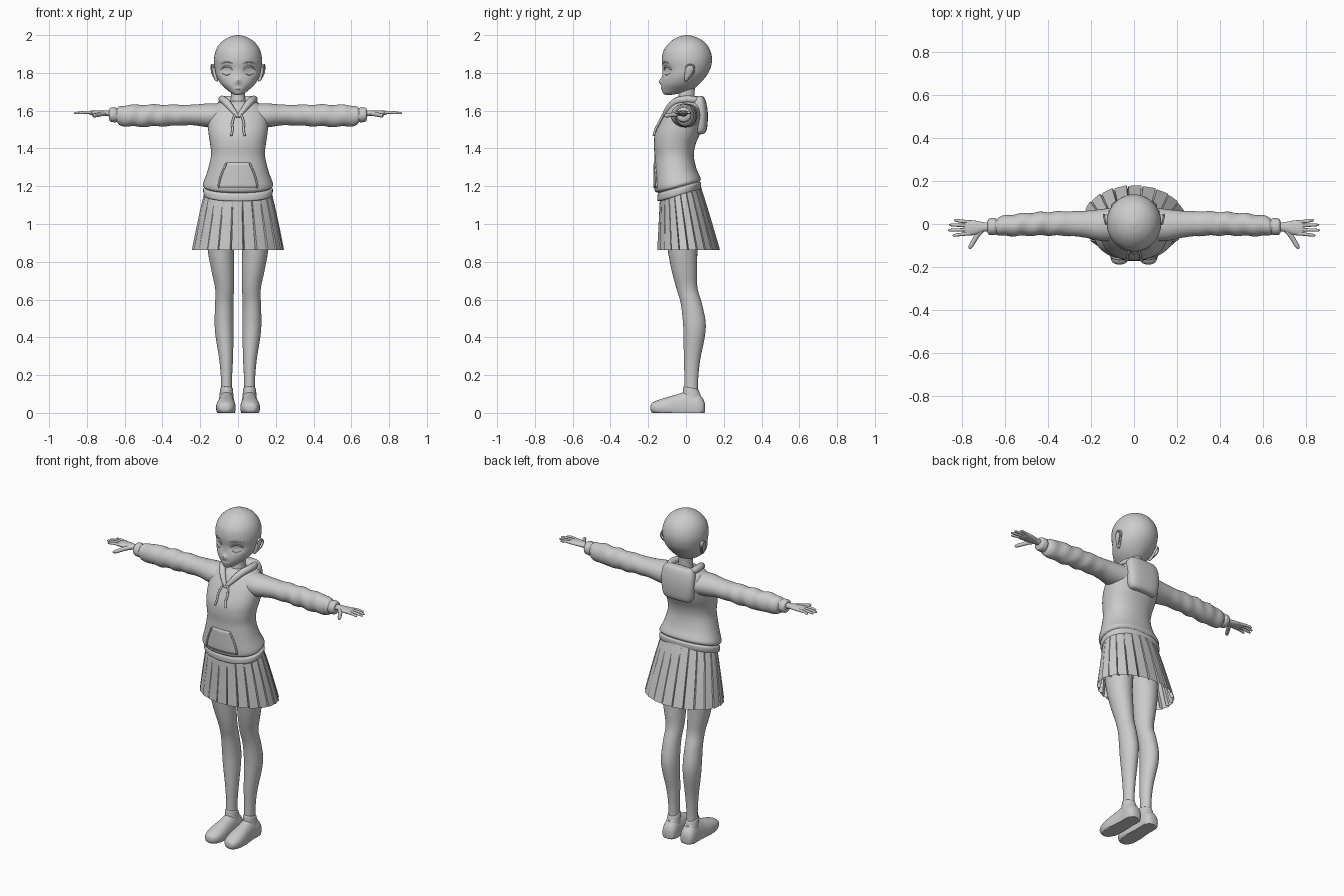
import bpy, bmesh
from math import sin, cos, pi, exp, radians, copysign
from mathutils import Vector
from mathutils.bvhtree import BVHTree


def finish(name, bm, angle=50):
    bmesh.ops.recalc_face_normals(bm, faces=bm.faces)
    me = bpy.data.meshes.new(name)
    bm.to_mesh(me)
    bm.free()
    for p in me.polygons:
        p.use_smooth = True
    me.set_sharp_from_angle(angle=radians(angle))
    ob = bpy.data.objects.new(name, me)
    bpy.context.collection.objects.link(ob)
    return ob


def spline(rows, steps):
    """Catmull-Rom through rows of numbers"""
    out = []
    for i in range(len(rows) - 1):
        quad = [rows[max(i - 1, 0)], rows[i], rows[i + 1], rows[min(i + 2, len(rows) - 1)]]
        for k in range(steps):
            t = k / steps
            out.append([0.5 * (2 * b + (c - a) * t + (2 * a - 5 * b + 4 * c - d) * t * t
                               + (3 * b - a - 3 * c + d) * t ** 3) for a, b, c, d in zip(*quad)])
    return out + [list(rows[-1])]


def loft(name, rings, axis='z', n=32, steps=4, power=2.0, side=1, deform=None):
    """rings: (position along axis, centre a, centre b, radius a, radius b)"""
    bm = bmesh.new()
    loops = []
    for t, a, b, ra, rb in spline(rings, steps):
        loop = []
        for k in range(n):
            c, s = cos(2 * pi * k / n), sin(2 * pi * k / n)
            u = a + ra * copysign(abs(c) ** (2 / power), c)
            w = b + rb * copysign(abs(s) ** (2 / power), s)
            p = Vector({'z': (u, w, t), 'x': (t, u, w), 'y': (u, t, w)}[axis])
            if deform:
                deform(p)
            p.x *= side
            loop.append(bm.verts.new(p))
        loops.append(loop)
    for l0, l1 in zip(loops, loops[1:]):
        for k in range(n):
            bm.faces.new((l0[k], l0[(k + 1) % n], l1[(k + 1) % n], l1[k]))
    bm.faces.new(loops[0])
    bm.faces.new(loops[-1])
    return finish(name, bm)


def fb(rows):
    """rows of (z, front y, back y, half width) to loft rings"""
    return [(z, 0, (f + b) / 2, w, (b - f) / 2) for z, f, b, w in rows]


def tube(name, pts, r, taper=None, closed=False):
    cu = bpy.data.curves.new(name, 'CURVE')
    cu.dimensions = '3D'
    cu.bevel_depth, cu.bevel_resolution, cu.use_fill_caps = r, 3, True
    rows = spline([tuple(p) for p in pts], 5)
    sp = cu.splines.new('POLY')
    sp.points.add(len(rows) - 1)
    for i, p in enumerate(rows):
        sp.points[i].co = (*p, 1)
        if taper:
            sp.points[i].radius = taper(i / (len(rows) - 1))
    sp.use_cyclic_u = closed
    ob = bpy.data.objects.new(name, cu)
    bpy.context.collection.objects.link(ob)
    bpy.ops.object.select_all(action='DESELECT')
    ob.select_set(True)
    bpy.context.view_layer.objects.active = ob
    bpy.ops.object.convert(target='MESH')
    return ob


def projector(ob):
    """returns a function putting (x, z) on the front of ob"""
    bvh = BVHTree.FromPolygons([v.co for v in ob.data.vertices], [p.vertices for p in ob.data.polygons])

    def put(x, z, off=0.0):
        hit = bvh.ray_cast(Vector((x, -1, z)), Vector((0, 1, 0)))[0]
        return Vector((x, (hit.y if hit else -0.1) - off, z))
    return put


# head with eye sockets, nose and lips
def face(p):
    if p.y < -0.03:
        p.y += 0.016 * exp(-((abs(p.x) - 0.06) / 0.03) ** 2 - ((p.z - 1.812) / 0.024) ** 2)
        p.y -= 0.016 * exp(-(p.x / 0.013) ** 2 - ((p.z - 1.755) / 0.015) ** 2)
        p.y -= 0.004 * exp(-(p.x / 0.02) ** 2 - ((p.z - 1.717) / 0.008) ** 2)


head = loft('head', fb([
    (1.683, -0.105, -0.085, 0.008), (1.69, -0.12, -0.04, 0.03), (1.71, -0.127, 0.03, 0.058),
    (1.74, -0.13, 0.07, 0.09), (1.78, -0.126, 0.105, 0.113), (1.82, -0.124, 0.128, 0.122),
    (1.87, -0.128, 0.138, 0.127), (1.92, -0.118, 0.128, 0.117), (1.96, -0.088, 0.101, 0.091),
    (1.985, -0.053, 0.064, 0.056), (1.997, -0.018, 0.028, 0.022), (2.0, 0.003, 0.007, 0.002)]),
    n=64, steps=6, deform=face)
on_face = projector(head)
loft('neck', fb([(1.58, -0.05, 0.06, 0.05), (1.64, -0.045, 0.05, 0.042), (1.68, -0.04, 0.045, 0.038),
                 (1.75, -0.04, 0.05, 0.04)]))
tube('mouth', [on_face(x, 1.712 + abs(x) * 0.1, -0.0005) for x in (-0.018, 0, 0.018)], 0.0018)

for s, tag in ((1, 'left'), (-1, 'right')):
    # eye, lashes, brow
    bm = bmesh.new()
    bmesh.ops.create_circle(bm, cap_ends=True, radius=1, segments=24)
    bmesh.ops.poke(bm, faces=bm.faces[:])
    for v in bm.verts:
        v.co = on_face(s * (0.06 + v.co.x * 0.026), 1.81 + v.co.y * 0.018, 0.002)
    finish(tag + '_eye', bm)
    bow = lambda t: 0.3 + sin(pi * t)
    tube(tag + '_upper_lash', [on_face(s * x, z, 0.002) for x, z in
                               ((0.03, 1.814), (0.045, 1.831), (0.07, 1.834), (0.092, 1.817))], 0.004, bow)
    tube(tag + '_lower_lash', [on_face(s * x, z, 0.001) for x, z in
                               ((0.038, 1.797), (0.06, 1.789), (0.085, 1.799))], 0.002, bow)
    tube(tag + '_eyebrow', [on_face(s * x, z, 0.0) for x, z in
                            ((0.03, 1.85), (0.06, 1.858), (0.095, 1.848))], 0.003, bow)
    # ear with raised rim
    loft(tag + '_ear', [(1.755, 0.11, 0.0, 0.004, 0.004), (1.765, 0.115, 0.003, 0.009, 0.012),
                        (1.795, 0.123, 0.013, 0.011, 0.02), (1.825, 0.129, 0.022, 0.011, 0.025),
                        (1.842, 0.129, 0.024, 0.008, 0.016), (1.846, 0.128, 0.024, 0.002, 0.004)],
         n=20, side=s)
    tube(tag + '_ear_rim', [(s * x, y, z) for x, y, z in
                            ((0.119, 0.004, 1.766), (0.134, 0.033, 1.79), (0.141, 0.044, 1.82),
                             (0.139, 0.028, 1.843), (0.132, 0.002, 1.834), (0.13, 0.002, 1.81))], 0.004)


# hoodie body with hem tilted up toward the back
def hem_tilt(p):
    fade = max(0, min(1, (1.34 - p.z) / 0.14))
    p.z += 0.28 * (p.y + 0.04) * fade


torso = loft('hoodie_body', fb([
    (1.148, -0.135, 0.06, 0.165), (1.154, -0.15, 0.077, 0.181), (1.183, -0.151, 0.08, 0.184),
    (1.194, -0.146, 0.072, 0.174), (1.212, -0.166, 0.078, 0.186), (1.28, -0.168, 0.056, 0.162),
    (1.36, -0.166, 0.042, 0.143), (1.42, -0.17, 0.05, 0.147), (1.48, -0.163, 0.075, 0.156),
    (1.55, -0.13, 0.093, 0.16), (1.60, -0.10, 0.098, 0.147), (1.635, -0.075, 0.09, 0.118),
    (1.652, -0.05, 0.07, 0.075)]), n=48, power=2.25, deform=hem_tilt)
on_torso = projector(torso)

# kangaroo pocket
bm = bmesh.new()
cols, rows = 16, 8
grid = []
for j in range(rows + 1):
    z = 1.19 + 0.135 * j / rows
    w = 0.105 - 0.045 * (j / rows) ** 1.5
    grid.append([bm.verts.new(on_torso(w * (2 * i / cols - 1), z, 0.004)) for i in range(cols + 1)])
for g0, g1 in zip(grid, grid[1:]):
    for i in range(cols):
        bm.faces.new((g0[i], g0[i + 1], g1[i + 1], g1[i]))
pocket = finish('pocket', bm)
mod = pocket.modifiers.new('thickness', 'SOLIDIFY')
mod.thickness = 0.008

# hood: rolled collar and bag lying on the back
rim = [(0, -0.12, 1.565), (0.028, -0.1, 1.602), (0.066, -0.055, 1.648), (0.084, 0.0, 1.66), (0.07, 0.06, 1.655)]
loop = rim + [(0, 0.085, 1.648)] + [(-x, y, z) for x, y, z in rim[:0:-1]] + [rim[0]]
tube('hood_collar', loop, 0.02, lambda t: 0.45 + 0.55 * min(1, 6 * min(t, 1 - t)))
loft('hood_bag', fb([(1.475, 0.06, 0.08, 0.06), (1.482, 0.045, 0.1, 0.085), (1.51, 0.03, 0.112, 0.1),
                     (1.58, 0.03, 0.116, 0.108), (1.64, 0.03, 0.108, 0.105), (1.672, 0.045, 0.095, 0.088),
                     (1.678, 0.06, 0.08, 0.065)]), n=40, power=2.8)


# creased sleeves
def crease(p):
    amt = max(0, min(1, (p.x - 0.2) / 0.2)) * (p.x < 0.64)
    p.z += 0.003 * amt * sin(60 * p.x + 25 * p.y)
    p.y += 0.003 * amt * sin(75 * p.x + 20 * p.z)


for s, tag in ((1, 'left'), (-1, 'right')):
    loft(tag + '_sleeve', [
        (0.08, 0.0, 1.572, 0.08, 0.066), (0.16, -0.005, 1.575, 0.073, 0.063), (0.25, 0.0, 1.577, 0.06, 0.054),
        (0.40, 0.002, 1.575, 0.055, 0.057), (0.54, -0.004, 1.573, 0.052, 0.058),
        (0.62, -0.01, 1.574, 0.045, 0.052), (0.64, -0.012, 1.576, 0.036, 0.038),
        (0.652, -0.012, 1.578, 0.04, 0.04), (0.675, -0.013, 1.579, 0.038, 0.037),
        (0.682, -0.013, 1.58, 0.028, 0.026)], 'x', steps=8, side=s, deform=crease)
    tube(tag + '_drawstring', [on_torso(s * x, z, 0.008) for x, z in
                               ((0.008, 1.575), (0.02, 1.57), (0.031, 1.53), (0.029, 1.5), (0.036, 1.468))], 0.006)
    tube(tag + '_pocket_edge', [on_torso(s * x, z, 0.006) for x, z in
                                ((0.062, 1.32), (0.076, 1.29), (0.092, 1.25), (0.104, 1.2))], 0.005)

    # hand
    loft(tag + '_palm', [(0.66, -0.013, 1.584, 0.022, 0.017), (0.70, -0.014, 1.587, 0.022, 0.015),
                         (0.735, -0.017, 1.588, 0.032, 0.014), (0.77, -0.018, 1.589, 0.036, 0.012),
                         (0.787, -0.018, 1.589, 0.033, 0.009), (0.795, -0.018, 1.589, 0.024, 0.004)],
         'x', n=20, side=s)
    tip = lambda t: 1.0 - 0.25 * t - 0.45 * max(0, (t - 0.8) / 0.2) ** 2
    for fname, y0, y1, end in (('index', -0.044, -0.054, 0.845), ('middle', -0.026, -0.029, 0.868),
                               ('ring', -0.008, -0.004, 0.862), ('little', 0.009, 0.019, 0.838)):
        tube(f'{tag}_{fname}_finger', [(s * 0.765, y0, 1.589), (s * 0.81, (y0 + y1) / 2, 1.591),
                                       (s * end, y1, 1.586)], 0.0088, tip)
    tube(tag + '_thumb', [(s * 0.705, -0.022, 1.585), (s * 0.73, -0.052, 1.581), (s * 0.75, -0.085, 1.576),
                          (s * 0.768, -0.115, 1.573)], 0.013, tip)

    # leg
    loft(tag + '_leg', [
        (1.12, 0.085, -0.03, 0.085, 0.09), (1.0, 0.09, -0.025, 0.083, 0.088), (0.86, 0.09, -0.018, 0.07, 0.078),
        (0.75, 0.08, -0.008, 0.06, 0.067), (0.66, 0.071, 0.005, 0.05, 0.056), (0.58, 0.073, 0.028, 0.048, 0.056),
        (0.48, 0.074, 0.044, 0.05, 0.06), (0.40, 0.071, 0.043, 0.047, 0.056), (0.28, 0.063, 0.032, 0.036, 0.043),
        (0.17, 0.061, 0.028, 0.029, 0.036), (0.06, 0.061, 0.026, 0.03, 0.038)], side=s)

    # shoe
    def ground(p):
        p.z = max(p.z, 0.0)
    loft(tag + '_shoe', [
        (-0.188, 0.068, 0.026, 0.012, 0.01), (-0.18, 0.067, 0.027, 0.031, 0.025),
        (-0.15, 0.065, 0.027, 0.047, 0.04), (-0.10, 0.064, 0.027, 0.052, 0.056), (-0.04, 0.062, 0.027, 0.047, 0.073),
        (0.01, 0.061, 0.027, 0.044, 0.088), (0.06, 0.061, 0.027, 0.045, 0.078), (0.09, 0.061, 0.027, 0.036, 0.048),
        (0.1, 0.061, 0.027, 0.016, 0.022)], 'y', side=s, power=2.2, deform=ground)

    def slope(p):
        p.z -= 0.2 * (p.y - 0.026) * (p.z > 0.1)
    loft(tag + '_shoe_opening', [(0.05, 0.061, 0.03, 0.042, 0.06), (0.09, 0.061, 0.03, 0.037, 0.049),
                                 (0.125, 0.061, 0.027, 0.034, 0.042), (0.132, 0.061, 0.027, 0.03, 0.037)],
         side=s, deform=slope)

# pleated skirt
bm = bmesh.new()
pleats, levels = 22, 8
loops = []
for j in range(levels + 1):
    t = j / levels
    rx, ry, cy = 0.172 + 0.072 * t ** 0.9, 0.105 + 0.063 * t, -0.032 + 0.046 * t
    loop = []
    for k in range(pleats):
        for frac, dip in ((0.0, 0.0), (0.45, 0.015), (0.88, 0.02), (0.97, 0.11)):
            a = 2 * pi * (k + frac) / pleats
            r = 1 - dip * (0.15 + 0.85 * t)
            x, y = rx * r * cos(a), cy + ry * r * sin(a)
            z = (1.185 + 0.28 * (y + 0.04)) * (1 - t) + 0.862 * t
            loop.append(bm.verts.new((x, y, z)))
    loops.append(loop)
for l0, l1 in zip(loops, loops[1:]):
    for k in range(len(l0)):
        m = (k + 1) % len(l0)
        bm.faces.new((l0[k], l0[m], l1[m], l1[k]))
finish('pleated_skirt', bm, 30)
